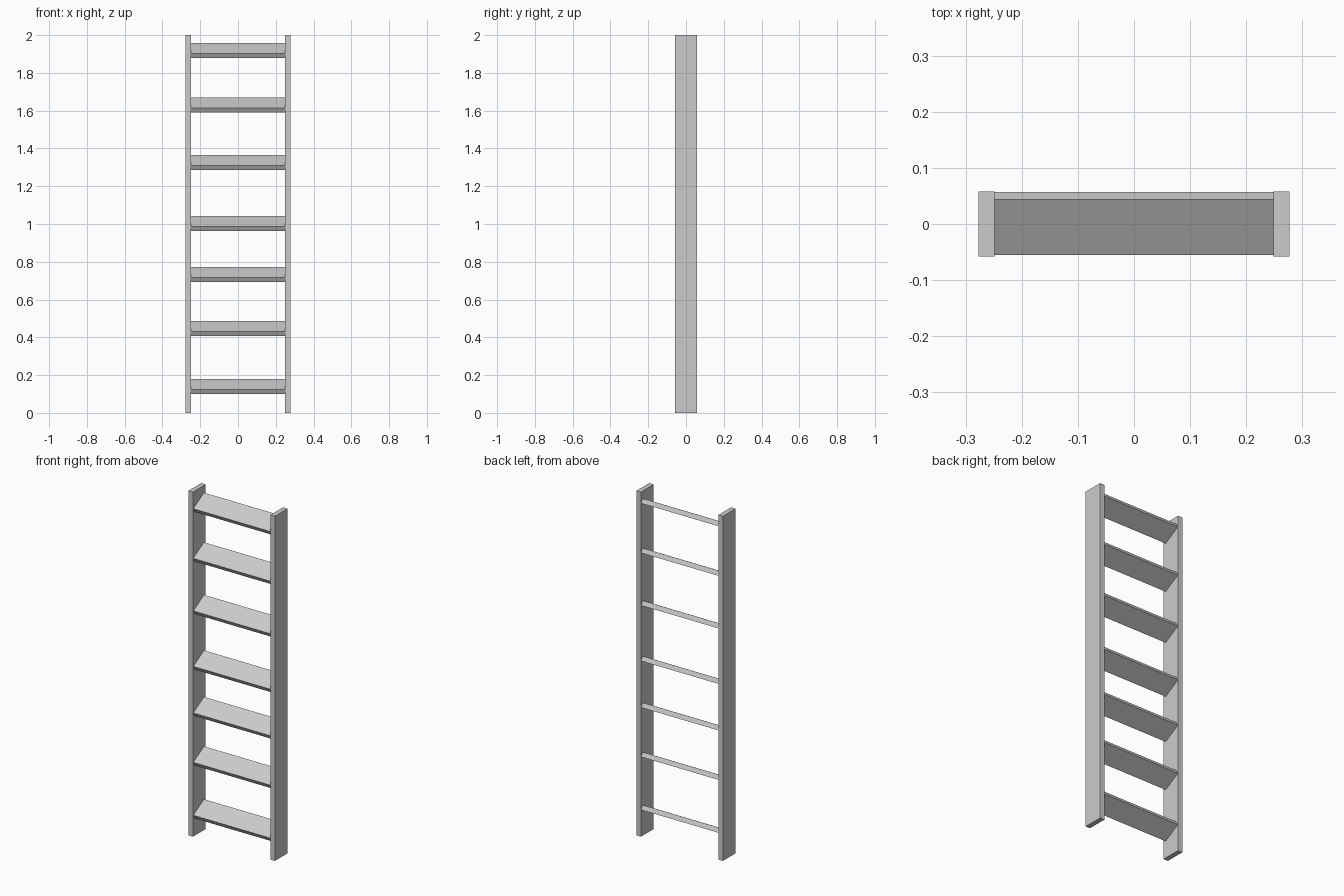
import bpy
import math

cube = bpy.data.objects.get("Cube")
if cube:
    bpy.data.objects.remove(cube, do_unlink=True)

# One plain grey finish
grey = bpy.data.materials.new("plain_grey")
grey.use_nodes = True
colour = (0.6, 0.6, 0.6, 1)
grey.diffuse_color = colour
grey.node_tree.nodes["Principled BSDF"].inputs["Base Color"].default_value = colour


def board(name, size, location, tilt=0):
    bpy.ops.mesh.primitive_cube_add(size=1, location=location)
    obj = bpy.context.object
    obj.name = name
    obj.scale = size
    bpy.ops.object.transform_apply(location=False, rotation=False, scale=True)
    obj.rotation_euler.x = tilt
    obj.data.materials.append(grey)
    return obj


# Upright side rails
for side, x in (("left", 0.263), ("right", -0.263)):
    board(side + "_rail", (0.029, 0.116, 2), (x, 0, 1))

# Treads, sloping down towards the front
tread_heights = [0.139, 0.446, 0.733, 1.003, 1.325, 1.63, 1.918]
for number, z in enumerate(tread_heights, 1):
    board(f"tread_{number}", (0.498, 0.113, 0.027), (0, 0.001, z), math.radians(29.5))
